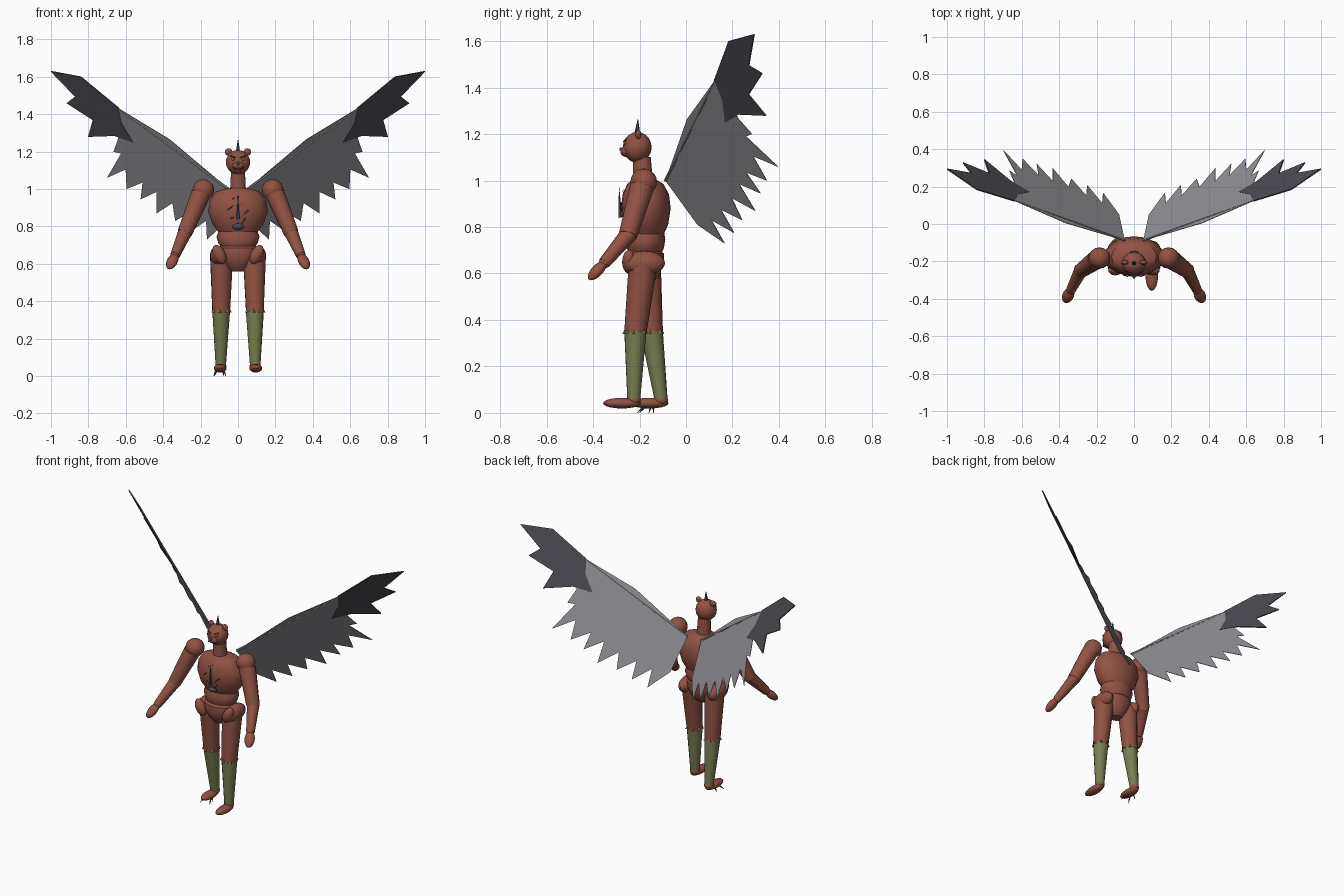
import bpy, bmesh, math
from mathutils import Vector

if "Cube" in bpy.data.objects:
    bpy.data.objects.remove(bpy.data.objects["Cube"])


def material(name, rgb):
    m = bpy.data.materials.new(name)
    m.use_nodes = True
    m.diffuse_color = (*rgb, 1)
    m.node_tree.nodes["Principled BSDF"].inputs["Base Color"].default_value = (*rgb, 1)
    return m


SKIN = material("reddish brown", (0.28, 0.085, 0.055))
GREEN = material("olive green", (0.19, 0.21, 0.08))
GREY = material("feather grey", (0.28, 0.28, 0.30))
DARK = material("dark slate", (0.07, 0.07, 0.085))
EYE = material("amber eye", (0.32, 0.10, 0.03))


def finish(name, bm, mat, smooth=True):
    bmesh.ops.recalc_face_normals(bm, faces=bm.faces)
    me = bpy.data.meshes.new(name)
    bm.to_mesh(me)
    bm.free()
    me.materials.append(mat)
    ob = bpy.data.objects.new(name, me)
    bpy.context.collection.objects.link(ob)
    if smooth:
        bpy.ops.object.select_all(action='DESELECT')
        ob.select_set(True)
        bpy.context.view_layer.objects.active = ob
        bpy.ops.object.shade_smooth_by_angle(angle=math.radians(35))
    return ob


def aim(ob, direction):
    ob.rotation_mode = 'QUATERNION'
    ob.rotation_quaternion = Vector(direction).to_track_quat('Z', 'Y')


def ball(name, loc, size, mat, direction=(0, 0, 1)):
    """Ellipsoid whose long axis follows the direction."""
    bm = bmesh.new()
    bmesh.ops.create_uvsphere(bm, u_segments=16, v_segments=10, radius=1)
    bmesh.ops.scale(bm, vec=size, verts=bm.verts)
    ob = finish(name, bm, mat)
    ob.location = loc
    aim(ob, direction)
    return ob


def limb(name, a, b, r1, r2, mat, sides=14):
    """Tapered round piece from a to b."""
    a, b = Vector(a), Vector(b)
    bm = bmesh.new()
    bmesh.ops.create_cone(bm, cap_ends=True, segments=sides, radius1=r1,
                          radius2=r2, depth=(b - a).length)
    ob = finish(name, bm, mat)
    ob.location = (a + b) / 2
    aim(ob, b - a)
    return ob


def stack(name, rings, mat, sides=20):
    """Oval cross-sections (z, centre y, half width, half depth), joined."""
    bm = bmesh.new()
    loops = []
    for z, cy, rx, ry in rings:
        loops.append([bm.verts.new((rx * math.cos(t), cy + ry * math.sin(t), z))
                      for t in (2 * math.pi * i / sides for i in range(sides))])
    for lo, hi in zip(loops, loops[1:]):
        for i in range(sides):
            j = (i + 1) % sides
            bm.faces.new((lo[i], lo[j], hi[j], hi[i]))
    bm.faces.new(loops[0])
    bm.faces.new(loops[-1])
    return finish(name, bm, mat)


# Torso
stack("chest", [(.77, -.17, .105, .075), (.81, -.172, .135, .095), (.88, -.173, .16, .107),
                (.94, -.173, .15, .10), (.985, -.175, .12, .078), (1.005, -.18, .06, .05)], SKIN)
stack("waist", [(.69, -.175, .09, .07), (.71, -.175, .105, .08), (.745, -.172, .115, .083),
                (.785, -.17, .10, .075)], SKIN)
stack("pelvis", [(.56, -.18, .04, .035), (.59, -.18, .07, .065), (.65, -.18, .105, .085),
                 (.685, -.178, .105, .083), (.705, -.178, .08, .06)], SKIN)
limb("neck", (0, -.185, .98), (0, -.19, 1.10), .044, .038, SKIN)

# Head
ball("head", (0, -.21, 1.143), (.065, .062, .066), SKIN)
ball("muzzle", (0, -.255, 1.125), (.034, .028, .024), SKIN)
ball("nose", (0, -.281, 1.135), (.010, .006, .007), DARK)
limb("mouth", (-.024, -.276, 1.115), (.024, -.276, 1.115), .004, .004, DARK, 6)
limb("horn", (0, -.21, 1.195), (0, -.207, 1.265), .014, .001, DARK, 6)

# Chest shards
ball("chest_stone", (0, -.265, .80), (.03, .016, .016), DARK)
for i in range(8):
    t = i * math.tau / 8
    x, z = .055 * math.sin(t), .885 + .06 * math.cos(t)
    y = -.274 + .25 * abs(z - .875)
    limb("chest_shard", (x, y, z), (x * .5, y - .012, z + .03 * math.cos(t + 1)),
         .006, .001, DARK, 5)
limb("chest_spike", (0, -.284, .84), (0, -.288, .97), .009, .001, DARK, 5)

# Wing outlines (x, z); the plane of the wing gives y
FEATHERS = [(.05, 1.0), (.08, .81), (.165, .73), (.17, .83), (.25, .775), (.255, .875),
            (.335, .83), (.35, .925), (.435, .87), (.435, .985), (.52, .945), (.51, 1.035),
            (.595, 1.0), (.60, 1.105), (.70, 1.06), (.625, 1.19), (.665, 1.20), (.64, 1.27),
            (.665, 1.36), (.645, 1.435), (.365, 1.265)]
TIP = [(.56, 1.25), (.66, 1.285), (.80, 1.28), (.775, 1.37), (.915, 1.46), (.87, 1.495),
       (1.0, 1.63), (.84, 1.60), (.64, 1.435), (.62, 1.35)]


def wing_point(side, x, z):
    return (side * x, -.08 + .80 * (x - .06) - .60 * (z - 1), z)


def plate(name, side, outline, mat, thick):
    bm = bmesh.new()
    bm.faces.new([bm.verts.new(wing_point(side, x, z)) for x, z in outline])
    ob = finish(name, bm, mat, False)
    mod = ob.modifiers.new("thickness", 'SOLIDIFY')
    mod.thickness = thick
    mod.offset = 0


# Paired parts
for s, label in ((1, "left"), (-1, "right")):
    plate(label + "_wing_feathers", s, FEATHERS, GREY, .003)
    plate(label + "_wing_tip", s, TIP, DARK, .007)
    limb(label + "_wing_bone", wing_point(s, .05, 1.0), wing_point(s, .64, 1.43),
         .007, .004, GREY, 6)

    ball(label + "_ear", (s * .05, -.205, 1.198), (.02, .012, .02), SKIN)
    ball(label + "_eye", (s * .027, -.264, 1.16), (.010, .006, .008), EYE)
    limb(label + "_brow", (s * .012, -.268, 1.168), (s * .042, -.257, 1.178),
         .004, .003, DARK, 6)

    # Arm
    elbow, wrist = Vector((s * .285, -.25, .765)), Vector((s * .337, -.352, .645))
    reach = Vector((s * .03, -.06, -.065))
    ball(label + "_shoulder", (s * .185, -.182, .995), (.058, .057, .057), SKIN)
    limb(label + "_upper_arm", (s * .20, -.19, .97), elbow, .052, .040, SKIN)
    ball(label + "_elbow", elbow, (.038, .038, .038), SKIN)
    limb(label + "_forearm", elbow, wrist, .037, .026, SKIN)
    ball(label + "_wrist", wrist, (.024, .024, .024), SKIN)
    ball(label + "_hand", wrist + reach * .5, (.031, .024, .055), SKIN, reach)

    # Leg, the left one stepping forward
    step = s > 0
    knee = Vector((s * .09, -.218 if step else -.147, .345))
    ankle = Vector((s * .092, -.225 if step else -.107, .055))
    hip = Vector((s * .088, -.185 if step else -.17, .64))
    ball(label + "_hip", (s * .105, -.18, .645), (.045, .09, .052), SKIN)
    ball(label + "_hip_flap", (s * .10, -.245, .65), (.03, .032, .055), SKIN, (s * .5, 0, 1))
    limb(label + "_thigh", knee, hip, .048, .062, SKIN)
    ball(label + "_knee", knee, (.046, .048, .03), SKIN)
    limb(label + "_shin", ankle, knee, .028, .048, GREEN)
    for i in range(7):
        t = i * math.tau / 7
        rim = knee + Vector((.043 * math.cos(t), .043 * math.sin(t), -.005))
        limb(label + "_shin_rim", rim, rim + Vector((0, 0, .026)), .014, .002, GREEN, 5)
    ball(label + "_ankle", ankle, (.03, .03, .024), SKIN)
    ball(label + "_foot", ankle + Vector((s * .003, -.05, -.013)), (.034, .082, .023), SKIN)

# Thorns below the rear foot
for dx, dy in ((-.035, -.07), (.03, -.06), (-.03, .0), (.02, -.02)):
    base = Vector((-.095 + dx * .5, -.14 + dy * .4, .04))
    limb("foot_thorn", base, (-.095 + dx, -.14 + dy, 0), .008, .001, DARK, 5)
